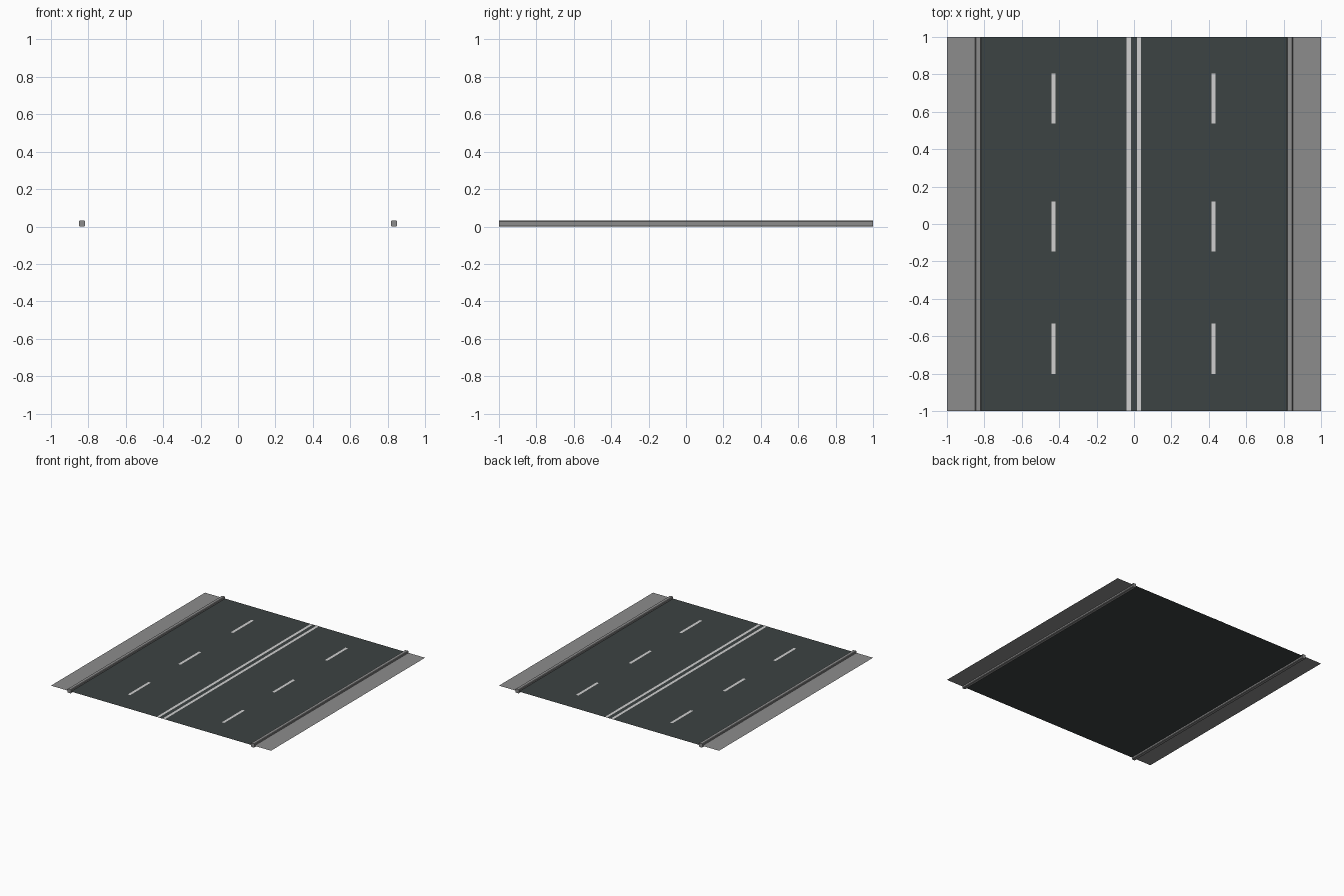
import bpy, bmesh

if "Cube" in bpy.data.objects:
    bpy.data.objects.remove(bpy.data.objects["Cube"])


def material(name, rgb):
    m = bpy.data.materials.new(name)
    m.diffuse_color = (*rgb, 1.0)
    m.use_nodes = True
    m.node_tree.nodes["Principled BSDF"].inputs["Base Color"].default_value = m.diffuse_color
    return m


ASPHALT = material("dark asphalt", (0.046, 0.056, 0.056))
CONCRETE = material("grey concrete", (0.265, 0.265, 0.265))
PAINT = material("white paint", (0.62, 0.62, 0.62))

HEIGHT = 0.032          # kerb height
LEVEL = HEIGHT / 2      # the road and pavements meet the kerbs at mid height
INNER, OUTER = 0.818, 0.849


def finish(name, bm, mat):
    mesh = bpy.data.meshes.new(name)
    bm.to_mesh(mesh)
    bm.free()
    mesh.materials.append(mat)
    obj = bpy.data.objects.new(name, mesh)
    bpy.context.collection.objects.link(obj)
    return obj


def sheet(name, rects, z, mat):
    """Flat upward-facing rectangles, each given as x0, x1, y0, y1."""
    bm = bmesh.new()
    for x0, x1, y0, y1 in rects:
        corners = ((x0, y0), (x1, y0), (x1, y1), (x0, y1))
        bm.faces.new([bm.verts.new((x, y, z)) for x, y in corners])
    return finish(name, bm, mat)


def kerb(name, x):
    """Long square bar with slightly eased long edges."""
    bm = bmesh.new()
    bmesh.ops.create_cube(bm, size=1)
    bmesh.ops.scale(bm, vec=(OUTER - INNER, 2, HEIGHT), verts=bm.verts)
    bmesh.ops.translate(bm, vec=(x, 0, LEVEL), verts=bm.verts)
    long_edges = [e for e in bm.edges
                  if abs(e.verts[0].co.y - e.verts[1].co.y) > 1]
    bmesh.ops.bevel(bm, geom=long_edges, offset=0.004, segments=1,
                    affect='EDGES', profile=0.5)
    return finish(name, bm, CONCRETE)


# Road surface
sheet("road_surface", [(-INNER - 0.002, INNER + 0.002, -1, 1)], LEVEL, ASPHALT)

# Pavements and kerbs on both sides
for side, s in (("left", -1), ("right", 1)):
    x0, x1 = sorted((s * (OUTER - 0.002), s * 1.0))
    sheet(side + "_pavement", [(x0, x1, -1, 1)], LEVEL, CONCRETE)
    kerb(side + "_kerb", s * (INNER + OUTER) / 2)

# Double centre line
sheet("centre_lines",
      [(x - 0.011, x + 0.011, -1, 1) for x in (-0.028, 0.026)],
      LEVEL + 0.0015, PAINT)

# Dashed lane lines
sheet("lane_dashes",
      [(x - 0.011, x + 0.011, y - 0.134, y + 0.134)
       for x in (-0.43, 0.425) for y in (-0.667, -0.013, 0.671)],
      LEVEL + 0.0015, PAINT)
